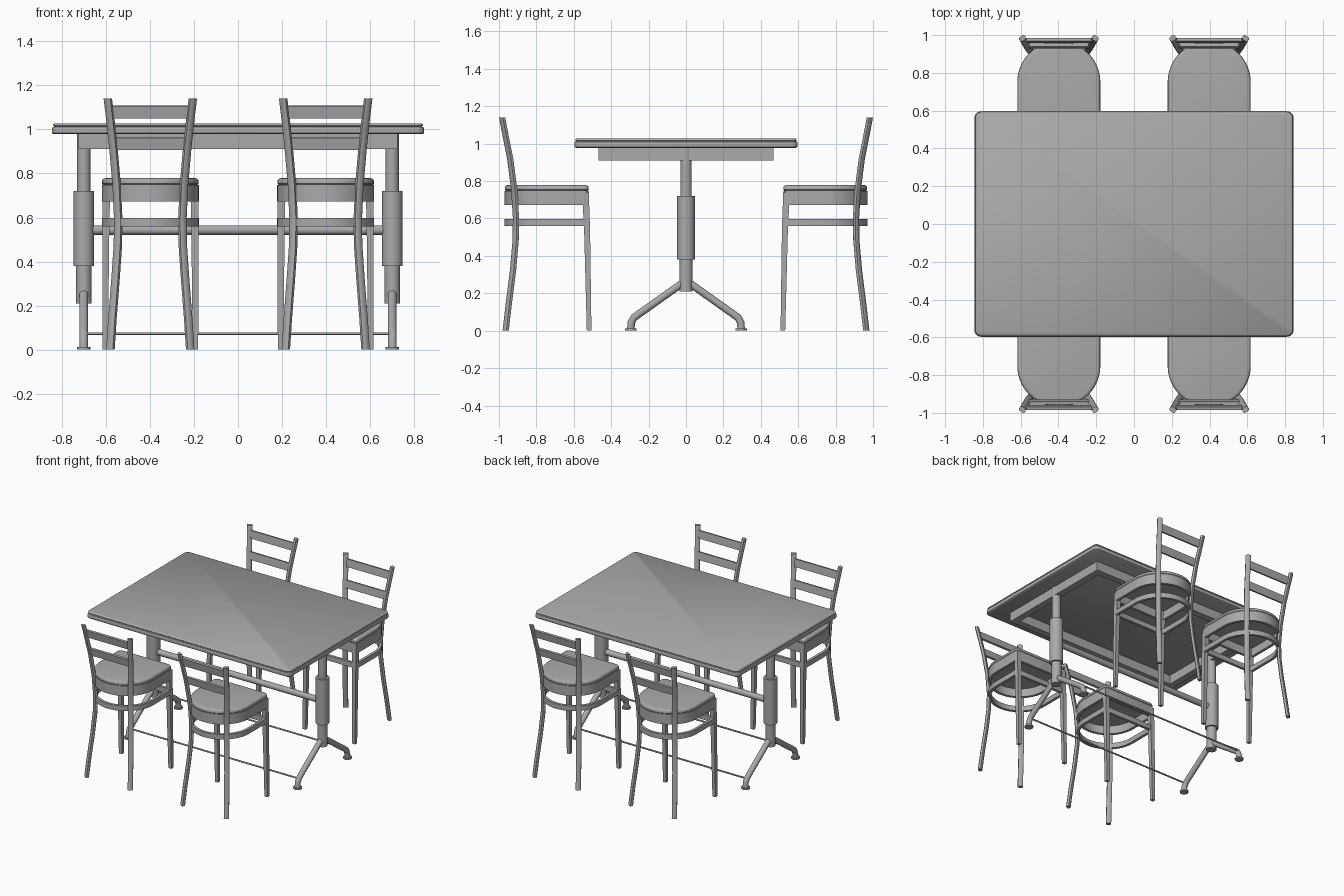
import bpy, bmesh, math
from mathutils import Vector, Matrix

if "Cube" in bpy.data.objects:
    bpy.data.objects.remove(bpy.data.objects["Cube"], do_unlink=True)

grey = bpy.data.materials.new("plain_grey")
grey.use_nodes = True
GREY = (0.4, 0.4, 0.4, 1)
grey.diffuse_color = GREY
grey.node_tree.nodes["Principled BSDF"].inputs["Base Color"].default_value = GREY


def finish(name, bm, smooth=True):
    bmesh.ops.recalc_face_normals(bm, faces=bm.faces)
    mesh = bpy.data.meshes.new(name)
    bm.to_mesh(mesh)
    bm.free()
    mesh.materials.append(grey)
    obj = bpy.data.objects.new(name, mesh)
    bpy.context.collection.objects.link(obj)
    if smooth:
        bpy.ops.object.select_all(action="DESELECT")
        obj.select_set(True)
        bpy.context.view_layer.objects.active = obj
        bpy.ops.object.shade_smooth_by_angle(angle=math.radians(40))
    return obj


def loft(name, rings, cap=True, closed=False, smooth=True):
    """Skin a list of equal-length point rings."""
    bm = bmesh.new()
    loops = [[bm.verts.new(p) for p in ring] for ring in rings]
    n = len(loops[0])
    pairs = list(zip(loops, loops[1:])) + ([(loops[-1], loops[0])] if closed else [])
    for a, b in pairs:
        for i in range(n):
            j = (i + 1) % n
            bm.faces.new((a[i], a[j], b[j], b[i]))
    if cap and not closed:
        bm.faces.new(loops[0])
        bm.faces.new(loops[-1])
    return finish(name, bm, smooth)


def box(name, size, center):
    bm = bmesh.new()
    bmesh.ops.create_cube(bm, size=1)
    bmesh.ops.scale(bm, vec=size, verts=bm.verts)
    bmesh.ops.translate(bm, vec=center, verts=bm.verts)
    return finish(name, bm, smooth=False)


def tube(name, path, radius, sides=20):
    """Round tube following a path."""
    path = [Vector(p) for p in path]
    rings = []
    for i, p in enumerate(path):
        d = (path[min(i + 1, len(path) - 1)] - path[max(i - 1, 0)]).normalized()
        u = d.orthogonal().normalized() if abs(d.x) > 0.9 else Vector((1, 0, 0))
        v = d.cross(u)
        rings.append([p + radius * (u * math.cos(t) + v * math.sin(t))
                      for t in (2 * math.pi * k / sides for k in range(sides))])
    return loft(name, rings)


def rounded_rect(hx, hy, r, z):
    pts = []
    for k, (sx, sy) in enumerate(((1, 1), (-1, 1), (-1, -1), (1, -1))):
        for s in range(7):
            t = math.pi / 2 * (k + s / 6)
            pts.append((sx * (hx - r) + r * math.cos(t), sy * (hy - r) + r * math.sin(t), z))
    return pts


def seat_outline(inset, z):
    """Straight at the front, half round at the back."""
    r, front, mid, corner = 0.22 - inset, -0.52 - inset, -0.75, 0.025
    pts = [(r * math.cos(t), mid + r * math.sin(t), z)
           for t in (math.pi + math.pi * k / 28 for k in range(29))]
    for sx, start in ((1, 0), (-1, math.pi / 2)):
        for s in range(5):
            t = start + math.pi / 2 * s / 4
            pts.append((sx * (r - corner) + corner * math.cos(t),
                        front - corner + corner * math.sin(t), z))
    return pts


def hoop(name, z0, z1, thick):
    return loft(name, [seat_outline(i, z) for i, z in
                       ((0, z0), (0, z1), (thick, z1), (thick, z0))], closed=True)


# Table top: thick rim with a slightly inset upper layer
HX, HY = 0.845, 0.597
loft("table_top", [rounded_rect(HX - i, HY - i, 0.035 - i, z) for i, z in (
    (0.008, 0.978), (0.001, 0.983), (0, 0.992), (0, 1.003), (0.003, 1.01),
    (0.009, 1.012), (0.009, 1.014), (0.005, 1.018), (0.006, 1.023), (0.011, 1.027))])

# Apron frame under the top
AX, AY, AT, AZ = 0.725, 0.468, 0.05, 0.945
for side, s in (("front", -1), ("back", 1)):
    box("apron_" + side, (2 * AX, AT, 0.07), (0, s * (AY - AT / 2), AZ))
for side, s in (("right", -1), ("left", 1)):
    box("apron_" + side, (AT, 2 * (AY - AT), 0.07), (s * (AX - AT / 2), 0, AZ))

# Telescopic columns with splayed feet
CX = 0.70
for side, s in (("right", -1), ("left", 1)):
    x = s * CX
    for part, r, z0, z1 in (("upper_column", 0.03, 0.7, 0.98),
                            ("column_sleeve", 0.047, 0.38, 0.72),
                            ("lower_column", 0.035, 0.21, 0.39)):
        tube(f"{part}_{side}", [(x, 0, z0), (x, 0, z1)], r, 32)
    for end, e in (("front", -1), ("back", 1)):
        path = ((0, 0.268), (0.255, 0.087), (0.278, 0.07), (0.292, 0.045), (0.295, 0.008))
        tube(f"foot_bar_{end}_{side}", [(x, e * y, z) for y, z in path], 0.02)
        tube(f"foot_pad_{end}_{side}", [(x, e * 0.295, 0), (x, e * 0.295, 0.012)], 0.03)

# Cross bar and thin tie rods
tube("cross_bar", [(-CX, 0, 0.543), (CX, 0, 0.543)], 0.022)
for end, e in (("front", -1), ("back", 1)):
    tube("tie_rod_" + end, [(-CX, e * 0.29, 0.073), (CX, e * 0.29, 0.073)], 0.006, 10)


def back_leg(side, s):
    """Bent rear post, its flat section turned towards the seat."""
    bend = ((0.181, -0.964, 0), (0.172, -0.948, 0.14), (0.158, -0.925, 0.32),
            (0.147, -0.911, 0.48), (0.146, -0.909, 0.6), (0.153, -0.918, 0.75),
            (0.168, -0.94, 0.92), (0.181, -0.964, 1.04), (0.193, -0.983, 1.14))
    lean = Vector((0.55 * s, -0.83, 0)) * 0.013
    across = Vector((0.83, 0.55 * s, 0)) * 0.018
    rings = [[Vector((s * x, y, z)) + a * across + b * lean
              for a, b in ((-1, -0.6), (-0.6, -1), (0.6, -1), (1, -0.6),
                           (1, 0.6), (0.6, 1), (-0.6, 1), (-1, 0.6))] for x, y, z in bend]
    return loft("chair_back_leg_" + side, rings)


def front_leg(side, s):
    """Tapered front leg."""
    rings = []
    for z, x, y, h in ((0, 0.205, -0.518, 0.0125), (0.55, 0.202, -0.529, 0.016),
                       (0.74, 0.2, -0.538, 0.018)):
        rings.append([(s * x + a * h, y + b * h, z)
                      for a, b in ((-1, -1), (1, -1), (1, 1), (-1, 1))])
    return loft("chair_front_leg_" + side, rings, smooth=False)


def chair():
    parts = [
        hoop("chair_seat_rim", 0.673, 0.748, 0.02),
        hoop("chair_stretcher_hoop", 0.56, 0.598, 0.02),
        loft("chair_cushion", [seat_outline(i, z) for i, z in (
            (0.006, 0.735), (0.005, 0.75), (0.001, 0.754), (0.001, 0.766),
            (0.004, 0.773), (0.01, 0.777), (0.02, 0.779))]),
    ]
    for side, s in (("right", -1), ("left", 1)):
        parts += [back_leg(side, s), front_leg(side, s)]
    # Two slats leaning with the posts
    for name, hx, y, z in (("upper", 0.187, -0.971, 1.079), ("lower", 0.17, -0.942, 0.935)):
        slat = box(f"chair_{name}_slat", (2 * hx, 0.016, 0.056), (0, 0, 0))
        slat.data.transform(Matrix.Translation((0, y, z)) @ Matrix.Rotation(0.17, 4, "X"))
        parts.append(slat)
    return parts


# Four chairs, two on each long side
CHAIR_X = 0.398
first = chair()
for part in first:
    base = part.name
    part.name = base + "_front_right"
    part.location.x = -CHAIR_X
    for place, x, turn in (("front_left", CHAIR_X, 0), ("back_right", -CHAIR_X, math.pi),
                           ("back_left", CHAIR_X, math.pi)):
        copy = part.copy()
        copy.name = f"{base}_{place}"
        copy.location.x = x
        copy.rotation_euler.z = turn
        bpy.context.collection.objects.link(copy)
